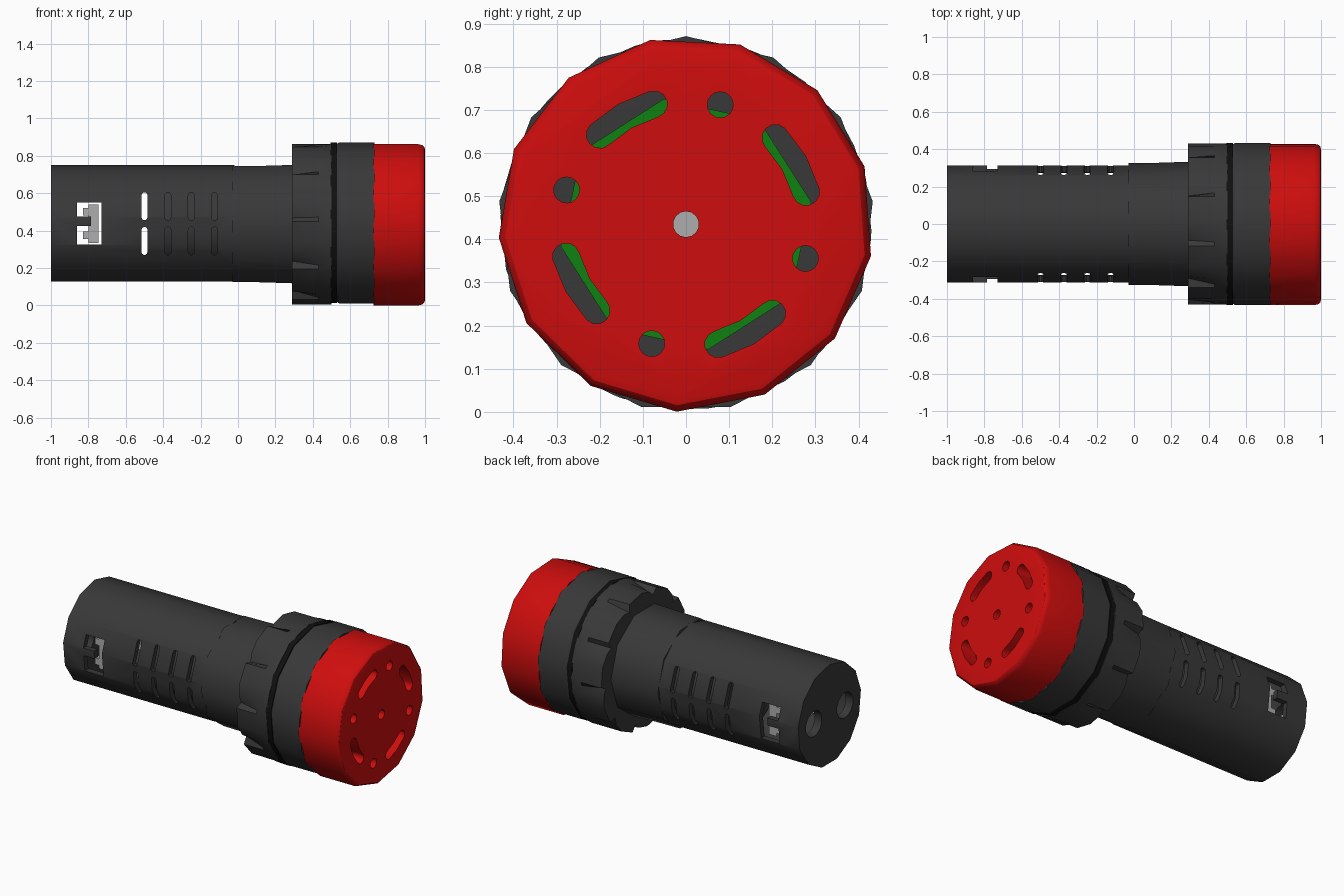
import bpy, bmesh, math

if "Cube" in bpy.data.objects:
    bpy.data.objects.remove(bpy.data.objects["Cube"])

CZ = 0.435  # height of the long axis


def material(name, rgb):
    m = bpy.data.materials.new(name)
    m.diffuse_color = (*rgb, 1)
    m.use_nodes = True
    m.node_tree.nodes["Principled BSDF"].inputs["Base Color"].default_value = m.diffuse_color
    return m


CHARCOAL = material("charcoal plastic", (0.04, 0.04, 0.04))
BLACK = material("black rubber", (0.005, 0.005, 0.005))
RED = material("red plastic", (0.62, 0.004, 0.004))
GREEN = material("green board", (0.005, 0.22, 0.005))
GREY = material("grey metal", (0.42, 0.42, 0.42))


def finish(name, bm, mat):
    bmesh.ops.recalc_face_normals(bm, faces=bm.faces)
    me = bpy.data.meshes.new(name)
    bm.to_mesh(me)
    bm.free()
    ob = bpy.data.objects.new(name, me)
    bpy.context.collection.objects.link(ob)
    if mat:
        me.materials.append(mat)
    return ob


def skin(bm, loops):
    """Bridge vertex loops in order and close both ends."""
    rings = [[bm.verts.new(p) for p in loop] for loop in loops]
    n = len(rings[0])
    for a, b in zip(rings, rings[1:]):
        for i in range(n):
            j = (i + 1) % n
            bm.faces.new((a[i], a[j], b[j], b[i]))
    bm.faces.new(rings[0])
    bm.faces.new(rings[-1])


def ring(x, r, n, phase=0, y=0):
    pts = []
    for i in range(n):
        a = math.radians(phase) + 2 * math.pi * i / n
        pts.append((x, y + r * math.sin(a), CZ + r * math.cos(a)))
    return pts


def turned(name, profile, mat, n=13, phase=0, y=0):
    bm = bmesh.new()
    skin(bm, [ring(x, r, n, phase, y) for x, r in profile])
    return finish(name, bm, mat)


def box(name, x, y, z, mat):
    bm = bmesh.new()
    skin(bm, [[(x[0], v, z[0]), (x[1], v, z[0]), (x[1], v, z[1]), (x[0], v, z[1])] for v in y])
    return finish(name, bm, mat)


def cut(ob, cutter):
    mod = ob.modifiers.new("cut", 'BOOLEAN')
    mod.operation = 'DIFFERENCE'
    mod.solver = 'EXACT'
    mod.object = cutter
    bpy.context.view_layer.objects.active = ob
    bpy.ops.object.modifier_apply(modifier=mod.name)
    bpy.data.objects.remove(cutter)


def smooth(ob, angle=32):
    bpy.ops.object.select_all(action='DESELECT')
    ob.select_set(True)
    bpy.context.view_layer.objects.active = ob
    bpy.ops.object.shade_smooth_by_angle(angle=math.radians(angle))


def arc(cx, cy, r, a0, a1, n):
    return [(cx + r * math.cos(math.radians(a0 + (a1 - a0) * i / n)),
             cy + r * math.sin(math.radians(a0 + (a1 - a0) * i / n))) for i in range(n + 1)]


# Hollow rear housing with a closed end
housing = turned("rear_housing", [(-1, 0.315), (-0.02, 0.315)], CHARCOAL)
cut(housing, turned("cavity", [(-0.95, 0.28), (0.1, 0.28)], None))

# Vent slots and clip windows cut through both sides
bm = bmesh.new()
for x in (-0.5, -0.375, -0.25, -0.125):
    for z0, z1 in ((0.27, 0.42), (0.455, 0.605)):
        pts = arc(x, z1 - 0.016, 0.016, 0, 180, 5) + arc(x, z0 + 0.016, 0.016, 180, 360, 5)
        skin(bm, [[(px, y, pz) for px, pz in pts] for y in (-0.5, 0.5)])
window = [(-0.86, 0.325), (-0.73, 0.325), (-0.73, 0.55), (-0.86, 0.55),
          (-0.86, 0.475), (-0.785, 0.475), (-0.785, 0.425), (-0.86, 0.425)]
skin(bm, [[(px, y, pz) for px, pz in window] for y in (-0.5, 0.5)])
# Cable holes in the end wall
for y in (-0.155, 0.155):
    skin(bm, [ring(x, 0.08, 14, 0, y) for x in (-1.1, -0.92)])
cut(housing, finish("openings", bm, None))
smooth(housing)

# Inner core behind the vents
smooth(turned("inner_core", [(-0.455, 0.245), (0.02, 0.245)], CHARCOAL))

# Metal terminal clips
for side, s in (("front", -1), ("back", 1)):
    y = sorted((s * 0.10, s * 0.24))
    box(side + "_terminal", (-0.80, -0.745), y, (0.335, 0.54), GREY)
    for z in (0.355, 0.48):
        box(side + "_terminal_jaw", (-0.83, -0.79), y, (z, z + 0.04), GREY)

# Threaded neck
smooth(turned("neck", [(-0.03, 0.325), (0.12, 0.327), (0.30, 0.333)], CHARCOAL, 10, 18), 40)

# Lock nut with a ratchet-toothed back edge
TEETH = 10
bm = bmesh.new()
loops = []
for x, low, high in ((0.29, 0.385, 0.43), (0.43, 0.426, 0.43), (0.50, 0.43, 0.43)):
    loop = []
    for t in range(TEETH):
        for da, r in ((0, high), (3, low), (9, low + 0.6 * (high - low)), (20, high)):
            a = math.radians(20 + t * 360 / TEETH + da)
            loop.append((x, r * math.sin(a), CZ + r * math.cos(a)))
    loops.append(loop)
skin(bm, loops)
smooth(finish("lock_nut", bm, CHARCOAL), 25)

# Seal and bezel
smooth(turned("seal_ring", [(0.495, 0.435), (0.53, 0.435)], BLACK))
smooth(turned("bezel", [(0.525, 0.426), (0.54, 0.436), (0.73, 0.436)], CHARCOAL))

# Red cap: rounded front edge, hollow behind
PH = -11
cap = turned("red_cap", [(0.725, 0.435), (0.965, 0.435), (0.985, 0.43), (0.996, 0.42),
                         (1.0, 0.405)], RED, 13, PH)
cut(cap, turned("cap_cavity", [(0.70, 0.40), (0.90, 0.40)], None, 13, PH))

# Sound openings: four curved slots, four round holes and one in the centre
bm = bmesh.new()
R, W = 0.288, 0.031
for q in range(4):
    a0, a1 = 15 + 90 * q, 44 + 90 * q
    ends = [(R * math.cos(math.radians(a)), R * math.sin(math.radians(a))) for a in (a0, a1)]
    slot = (arc(0, 0, R + W, a0, a1, 2) + arc(*ends[1], W, a1, a1 + 180, 6)[1:-1]
            + arc(0, 0, R - W, a1, a0, 2) + arc(*ends[0], W, a0 + 180, a0 + 360, 6)[1:-1])
    h = math.radians(74 + 90 * q)
    hole = arc(R * math.cos(h), R * math.sin(h), 0.03, 0, 337.5, 15)
    for pts in (slot, hole):
        skin(bm, [[(x, y, CZ + z) for y, z in pts] for x in (0.86, 1.1)])
skin(bm, [ring(x, 0.03, 14) for x in (0.86, 1.1)])
cut(cap, finish("sound_openings", bm, None))
smooth(cap)

# Circuit board, its carrier and the sounder pin behind the cap
turned("board_carrier", [(0.72, 0.39), (0.87, 0.39)], CHARCOAL, 13, PH)
turned("circuit_board", [(0.865, 0.295), (0.885, 0.295)], GREEN, 8, 35)
turned("sounder_pin", [(0.88, 0.05), (0.895, 0.05)], GREY, 14)
